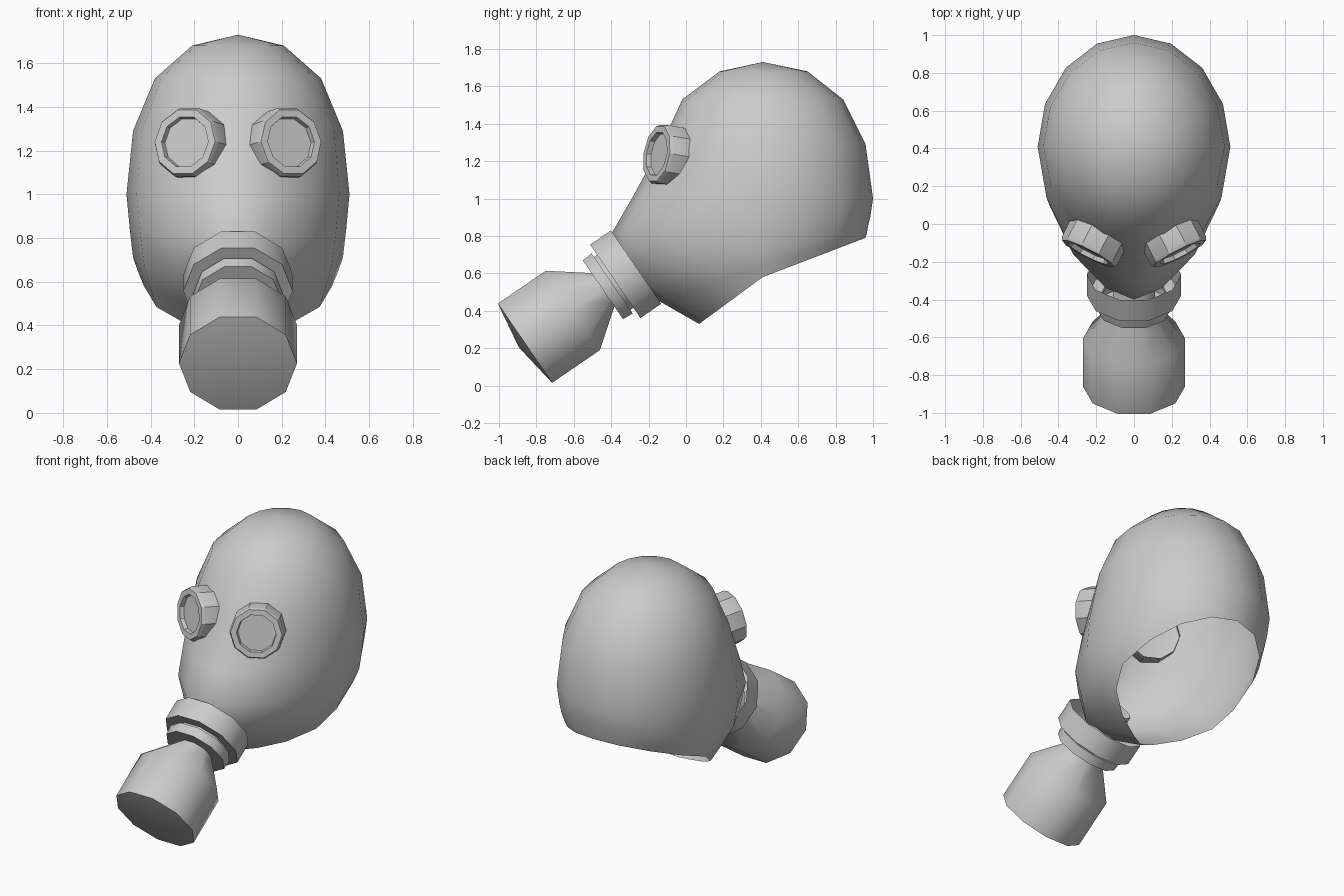
import bpy, bmesh, math
from mathutils import Vector

if "Cube" in bpy.data.objects:
    bpy.data.objects.remove(bpy.data.objects["Cube"])


def finish(name, bm, angle):
    bmesh.ops.recalc_face_normals(bm, faces=bm.faces)
    me = bpy.data.meshes.new(name)
    bm.to_mesh(me)
    bm.free()
    ob = bpy.data.objects.new(name, me)
    bpy.context.collection.objects.link(ob)
    bpy.ops.object.select_all(action='DESELECT')
    ob.select_set(True)
    bpy.context.view_layer.objects.active = ob
    bpy.ops.object.shade_smooth_by_angle(angle=math.radians(angle))
    return ob


def bridge(bm, a, b):
    n = len(a)
    for i in range(n):
        bm.faces.new((a[i], a[(i + 1) % n], b[(i + 1) % n], b[i]))


def fan(bm, ring, tip):
    for i in range(len(ring)):
        bm.faces.new((ring[i], ring[(i + 1) % len(ring)], tip))


def lathe(name, origin, axis, profile, sides=10, tip=None, angle=40):
    """Revolve (distance along axis, radius) pairs; tip closes the last ring."""
    o, d = Vector(origin), Vector(axis).normalized()
    u = Vector((0, 0, 1)).cross(d).normalized()
    v = d.cross(u)
    bm = bmesh.new()
    rings = []
    for t, r in profile:
        rings.append([bm.verts.new(o + d * t + r * (u * math.cos(k * math.tau / sides)
                      + v * math.sin(k * math.tau / sides))) for k in range(sides)])
    for a, b in zip(rings, rings[1:]):
        bridge(bm, a, b)
    if tip is not None:
        fan(bm, rings[-1], bm.verts.new(o + d * tip))
    return finish(name, bm, angle)


# Hood: open shell lofted from guides: back (y, z), side (x, z), front (y, z), taper
MID = 0.41
guides = [
    (0.65, 1.68, 0.21, 1.68, 0.18, 1.68, 1.0),
    (0.84, 1.53, 0.38, 1.53, -0.02, 1.53, 1.0),
    (0.96, 1.29, 0.48, 1.29, -0.13, 1.29, 1.1),
    (1.00, 1.00, 0.51, 1.00, -0.29, 1.00, 1.2),
    (0.985, 0.90, 0.495, 0.84, -0.40, 0.81, 1.25),
    (0.975, 0.86, 0.48, 0.71, -0.36, 0.60, 1.45),
    (0.968, 0.82, 0.455, 0.64, -0.14, 0.45, 1.65),
    (0.96, 0.79, 0.43, 0.58, 0.07, 0.33, 1.8),
]
bm = bmesh.new()
rings = []
for yb, zb, xs, zs, yf, zf, p in guides:
    ring = []
    for k in range(16):
        c, s = math.cos(k * math.tau / 16), math.sin(k * math.tau / 16)
        ye, ze, e = (yb, zb, 1.0) if s >= 0 else (yf, zf, p)
        x = math.copysign(abs(c) ** e, c) * xs
        ring.append(bm.verts.new((x, MID + (ye - MID) * abs(s), zs + (ze - zs) * abs(s))))
    rings.append(ring)
fan(bm, rings[0], bm.verts.new((0, MID, 1.73)))
for a, b in zip(rings, rings[1:]):
    bridge(bm, a, b)
finish("hood", bm, 80)

# Snout parts share one axis pointing forward and down
axis = (0, -0.825, -0.565)
joint = (0, -0.44, 0.515)
lathe("collar", joint, axis,
      [(-0.21, 0.25), (-0.075, 0.25), (-0.075, 0.18), (-0.055, 0.18),
       (-0.055, 0.205), (0.005, 0.2), (0.005, 0.1)])
lathe("filter_canister", joint, axis,
      [(-0.32, 0.11), (0.0, 0.11), (0.2, 0.27), (0.51, 0.27)], tip=0.55, angle=50)

# Eyepieces: raised rim with recessed lens, one on each side
for side, label in ((1, "left"), (-1, "right")):
    lathe(label + "_eyepiece", (side * 0.243, -0.157, 1.24), (side * 0.45, -0.88, 0.15),
          [(-0.13, 0.165), (-0.02, 0.165), (0, 0.155), (0, 0.12), (-0.025, 0.115)],
          tip=-0.025, angle=30)
